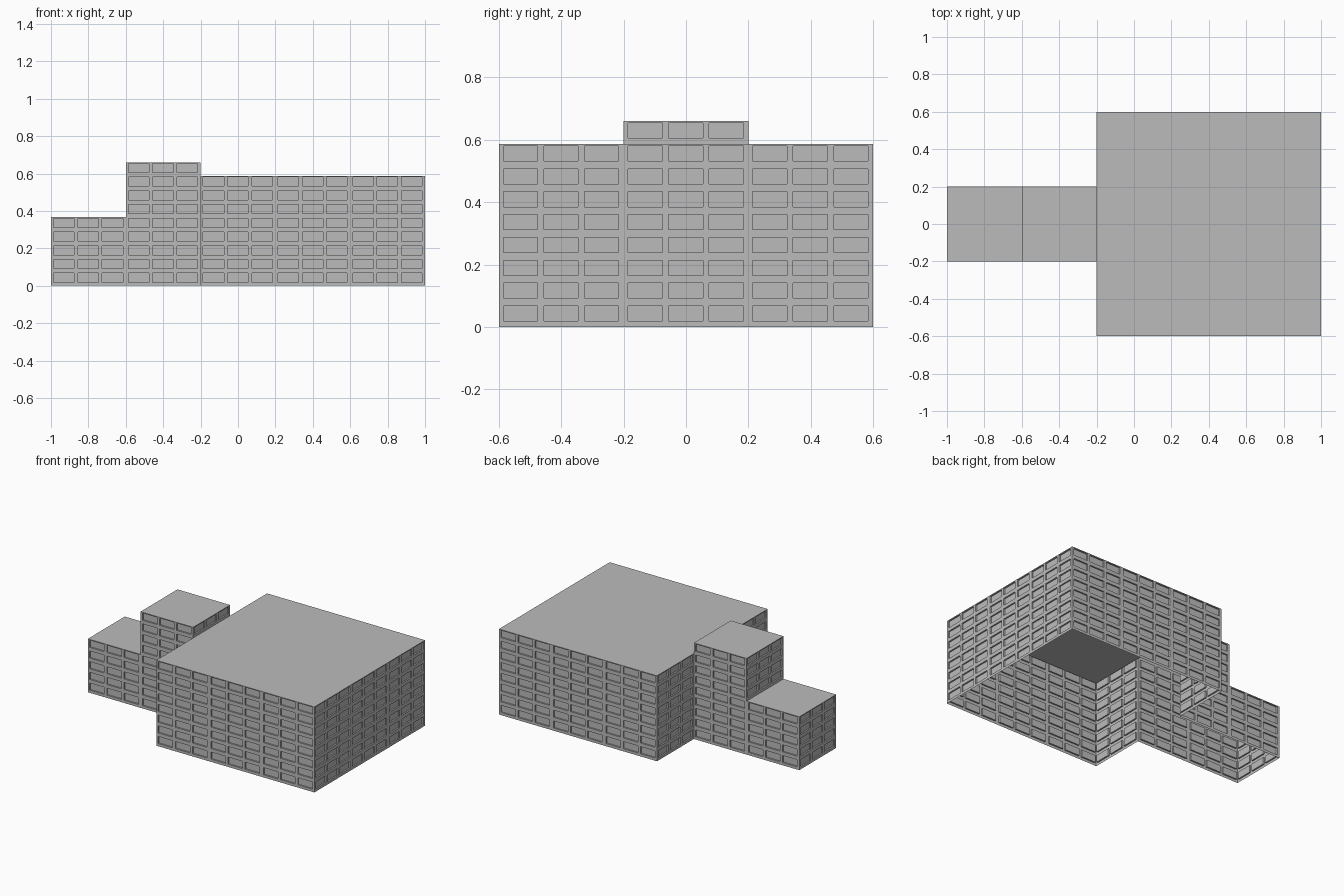
import bpy
import bmesh
from mathutils import Vector

if "Cube" in bpy.data.objects:
    bpy.data.objects.remove(bpy.data.objects["Cube"], do_unlink=True)

MODULE = 0.4            # width of a three-window wall module
FLOOR = 0.22 / 3        # storey height
DEPTH = 0.01            # window recess
BAYS = [0, 0.134, 0.266, MODULE]
UP = Vector((0, 0, 1))

concrete = bpy.data.materials.new("concrete_grey")
concrete.use_nodes = True
GREY = (0.5, 0.5, 0.5, 1)
concrete.diffuse_color = GREY
concrete.node_tree.nodes["Principled BSDF"].inputs["Base Color"].default_value = GREY


def bay(bm, start, along, left, right, win_left, base):
    """One storey-high wall panel with a recessed window."""
    inward = -along.cross(UP) * DEPTH

    def ring(u0, u1, z0, z1, shift):
        corners = ((u0, z0), (u1, z0), (u1, z1), (u0, z1))
        return [bm.verts.new(start + along * u + UP * z + shift) for u, z in corners]

    low, high = base + 0.0185, base + 0.067
    win = (win_left, win_left + 0.11, low, high)
    outer = ring(left, right, base, base + FLOOR, Vector())
    edge = ring(*win, Vector())
    pane = ring(*win, inward)
    for a, b in ((outer, edge), (edge, pane)):
        for i in range(4):
            j = (i + 1) % 4
            bm.faces.new((a[i], a[j], b[j], b[i]))
    bm.faces.new(pane)


def wall(bm, x, y, dx, dy, modules, first, last):
    """Windowed wall running from (x, y); the outside is on its right hand."""
    start, along = Vector((x, y, 0)), Vector((dx, dy, 0))
    for floor in range(first, last):
        for m in range(modules):
            for i in range(3):
                u = m * MODULE
                bay(bm, start, along, u + BAYS[i], u + BAYS[i + 1],
                    u + 0.014 + 0.13 * i, floor * FLOOR)


def block(name, walls, roof, floors):
    """Open-bottomed shell made of windowed walls and a flat roof."""
    bm = bmesh.new()
    for w in walls:
        wall(bm, *w)
    x0, x1, y0, y1 = roof
    z = floors * FLOOR
    bm.faces.new([bm.verts.new((x, y, z)) for x, y in
                  ((x0, y0), (x1, y0), (x1, y1), (x0, y1))])
    bmesh.ops.remove_doubles(bm, verts=bm.verts, dist=0.0005)
    mesh = bpy.data.meshes.new(name)
    bm.to_mesh(mesh)
    bm.free()
    mesh.materials.append(concrete)
    obj = bpy.data.objects.new(name, mesh)
    bpy.context.collection.objects.link(obj)


# Large main hall, its left-hand wall open where the tower joins
block("main_block", [
    (-0.2, -0.6, 1, 0, 3, 0, 8),
    (1, -0.6, 0, 1, 3, 0, 8),
    (1, 0.6, -1, 0, 3, 0, 8),
    (-0.2, 0.6, 0, -1, 1, 0, 8),
    (-0.2, -0.2, 0, -1, 1, 0, 8),
], (-0.2, 1, -0.6, 0.6), 8)

# Tower, with end walls only above its neighbours' roofs
block("tower", [
    (-0.6, -0.2, 1, 0, 1, 0, 9),
    (-0.2, -0.2, 0, 1, 1, 8, 9),
    (-0.2, 0.2, -1, 0, 1, 0, 9),
    (-0.6, 0.2, 0, -1, 1, 5, 9),
], (-0.6, -0.2, -0.2, 0.2), 9)

# Low wing at the end
block("low_wing", [
    (-1, -0.2, 1, 0, 1, 0, 5),
    (-0.6, 0.2, -1, 0, 1, 0, 5),
    (-1, 0.2, 0, -1, 1, 0, 5),
], (-1, -0.6, -0.2, 0.2), 5)
